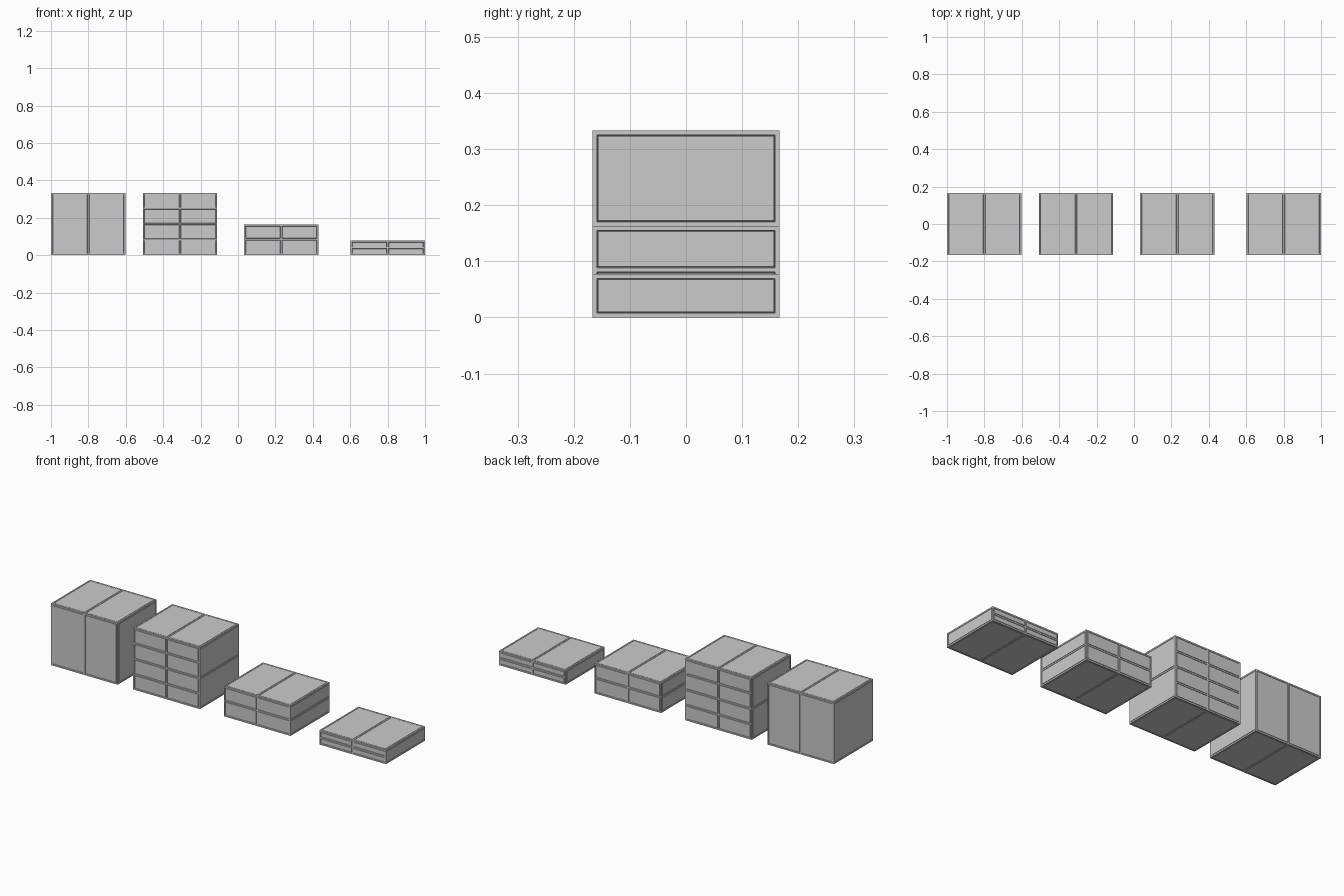
import bpy, bmesh
from mathutils import Vector

if "Cube" in bpy.data.objects:
    bpy.data.objects.remove(bpy.data.objects["Cube"])

WIDTH, DEPTH = 0.398, 0.333
RIM, HALF_BAR = 0.0077, 0.0037    # outer frame width, half of a dividing bar
GAP, GROOVE = 0.0015, 0.006       # half groove width, groove depth

cabinet_grey = bpy.data.materials.new("cabinet grey")
cabinet_grey.use_nodes = True
cabinet_grey.diffuse_color = (0.6, 0.6, 0.6, 1)
bsdf = cabinet_grey.node_tree.nodes["Principled BSDF"]
bsdf.inputs["Base Color"].default_value = (0.6, 0.6, 0.6, 1)


def stops(length, splits):
    """Positions along a side where frame and panels alternate."""
    out = [0, RIM]
    for s in splits:
        out += [s - HALF_BAR, s + HALF_BAR]
    return out + [length - RIM, length]


def add_side(bm, origin, u, v, us, vs):
    """One framed side; every odd cell in both directions is a panel."""
    origin, u, v = Vector(origin), Vector(u), Vector(v)
    grid = [[bm.verts.new(origin + u * a + v * b) for a in us] for b in vs]
    panels = []
    for j in range(len(vs) - 1):
        for i in range(len(us) - 1):
            face = bm.faces.new((grid[j][i], grid[j][i + 1],
                                 grid[j + 1][i + 1], grid[j + 1][i]))
            if i % 2 and j % 2:
                panels.append(face)
    # Narrow groove around each flush panel
    for depth in (-GROOVE, GROOVE):
        bm.normal_update()
        bmesh.ops.inset_individual(bm, faces=panels, thickness=GAP, depth=depth)


def make_cabinet(name, x, height, front_splits, side_splits):
    bm = bmesh.new()
    w, d = WIDTH / 2, DEPTH / 2
    columns, whole = stops(WIDTH, [w]), stops(DEPTH, [])
    front, side = stops(height, front_splits), stops(height, side_splits)
    X, Y, Z = Vector((1, 0, 0)), Vector((0, 1, 0)), Vector((0, 0, 1))
    add_side(bm, (-w, -d, 0), X, Z, columns, front)       # front
    add_side(bm, (w, d, 0), -X, Z, columns, front)        # back
    add_side(bm, (w, -d, 0), Y, Z, whole, side)           # left
    add_side(bm, (-w, d, 0), -Y, Z, whole, side)          # right
    add_side(bm, (-w, -d, height), X, Y, columns, whole)  # top
    add_side(bm, (-w, d, 0), X, -Y, columns, whole)       # bottom
    bmesh.ops.remove_doubles(bm, verts=bm.verts, dist=0.00005)
    mesh = bpy.data.meshes.new(name)
    bm.to_mesh(mesh)
    bm.free()
    mesh.materials.append(cabinet_grey)
    obj = bpy.data.objects.new(name, mesh)
    obj.location.x = x
    bpy.context.collection.objects.link(obj)


TALL, HALF, LOW = 0.333, 0.163, 0.077
make_cabinet("tall_door_cabinet", -0.801, TALL, [], [])
make_cabinet("four_row_cabinet", -0.31, TALL, [TALL * k / 4 for k in (1, 2, 3)], [TALL / 2])
make_cabinet("two_row_cabinet", 0.231, HALF, [0.0848], [0.0848])
make_cabinet("low_drawer_cabinet", 0.801, LOW, [LOW / 2], [])
